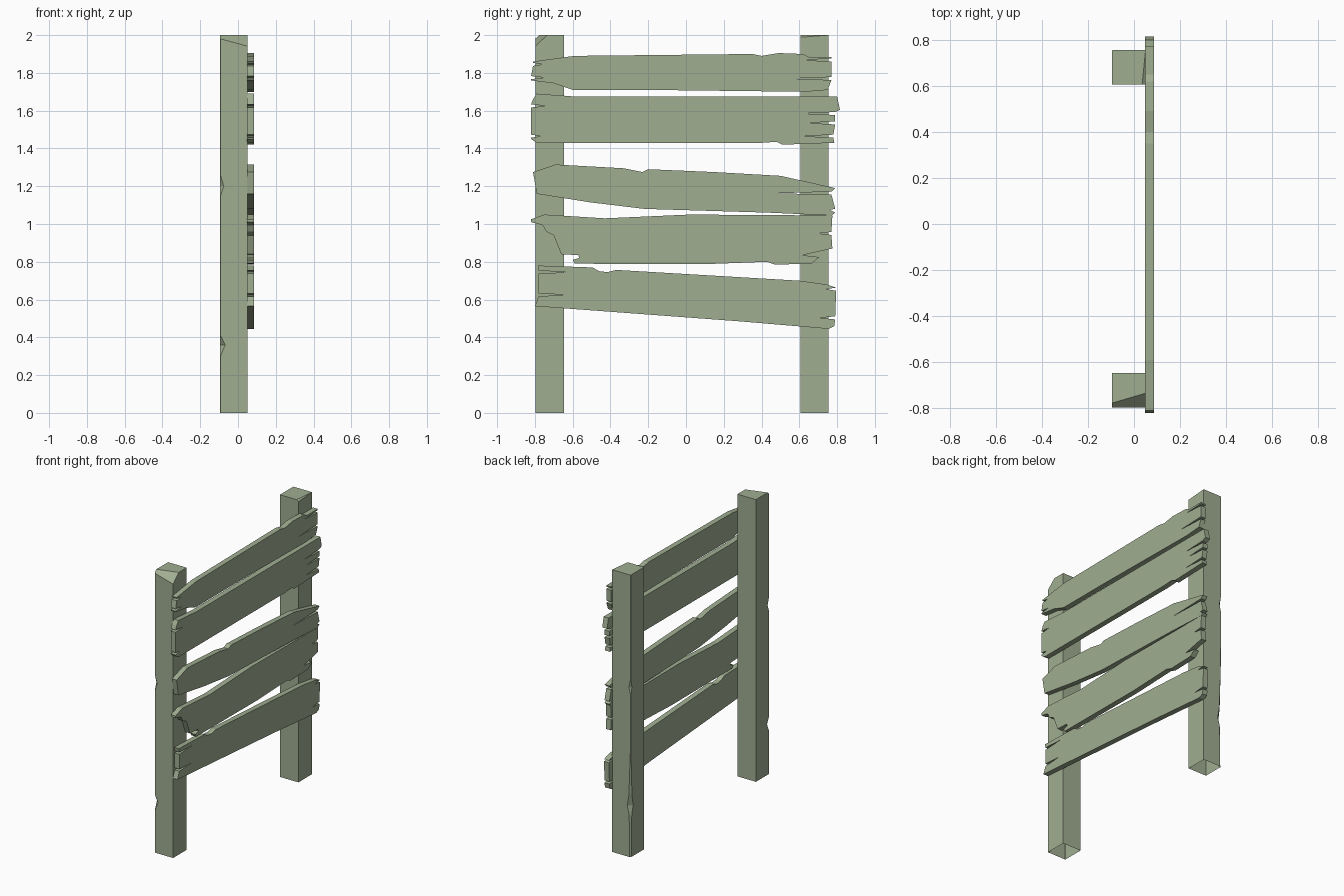
import bpy
import bmesh
from mathutils import Vector

cube = bpy.data.objects.get("Cube")
if cube:
    bpy.data.objects.remove(cube)

# One weathered wood colour for everything
wood = bpy.data.materials.new("pale_green_wood")
wood.use_nodes = True
wood_colour = (0.35, 0.42, 0.285, 1)
wood.diffuse_color = wood_colour
wood.node_tree.nodes["Principled BSDF"].inputs["Base Color"].default_value = wood_colour

PLANK_BACK, PLANK_FRONT = 0.048, 0.086
POST_BACK, POST_FRONT = -0.095, 0.05


def finish(name, bm):
    """Turn a bmesh into a named, flat shaded object."""
    bmesh.ops.recalc_face_normals(bm, faces=bm.faces[:])
    mesh = bpy.data.meshes.new(name)
    bm.to_mesh(mesh)
    bm.free()
    mesh.materials.append(wood)
    obj = bpy.data.objects.new(name, mesh)
    bpy.context.collection.objects.link(obj)
    return obj


def split_end(cracks, direction):
    """Each crack is (edge y, tip y, z): a thin wedge running in from the plank end."""
    points = []
    for edge, tip, z in cracks:
        points += [(edge, z - direction * 0.008), (tip, z), (edge, z + direction * 0.008)]
    return points


def plank(name, top, right_cracks, bottom, left_cracks):
    """Extrude an outline: top edge, split end, bottom edge, split end."""
    outline = top + split_end(right_cracks, -1) + bottom + split_end(left_cracks, 1)
    bm = bmesh.new()
    face = bm.faces.new([bm.verts.new((PLANK_BACK, y, z)) for y, z in outline])
    grown = bmesh.ops.extrude_face_region(bm, geom=[face], use_keep_orig=True)
    moved = [v for v in grown["geom"] if isinstance(v, bmesh.types.BMVert)]
    bmesh.ops.translate(bm, verts=moved, vec=(PLANK_FRONT - PLANK_BACK, 0, 0))
    return finish(name, bm)


def post(name, inner, outer, chips, cut_point, cut_normal):
    """Square post, open underneath, with one chipped long edge and a cut top corner."""
    side = 1 if outer > inner else -1
    bm = bmesh.new()
    rings = []
    for z, depth in chips:
        section = [(POST_FRONT, inner), (POST_FRONT, outer),
                   (POST_BACK + depth, outer), (POST_BACK, outer - side * depth),
                   (POST_BACK, inner)]
        rings.append([bm.verts.new((x, y, z)) for x, y in section])
    for low, high in zip(rings, rings[1:]):
        for i in range(len(low)):
            j = (i + 1) % len(low)
            bm.faces.new((low[i], low[j], high[j], high[i]))
    bm.faces.new(rings[-1])
    # Slice off the worn top corner and close the slice
    result = bmesh.ops.bisect_plane(
        bm, geom=bm.verts[:] + bm.edges[:] + bm.faces[:],
        plane_co=cut_point, plane_no=Vector(cut_normal).normalized(), clear_outer=True)
    rim = [e for e in result["geom_cut"] if isinstance(e, bmesh.types.BMEdge)]
    bmesh.ops.contextual_create(bm, geom=rim)
    return finish(name, bm)


# Posts
post("front_post", -0.647, -0.798,
     [(0, 0.002), (0.3, 0.002), (0.36, 0.027), (0.41, 0.002),
      (1.15, 0.002), (1.2, 0.02), (1.26, 0.002), (2, 0.002)],
     (0.05, -0.735, 2), (0.2, -0.68, 0.73))
post("back_post", 0.605, 0.755,
     [(0, 0.008), (0.3, 0.012), (0.36, 0.027), (0.44, 0.014), (0.75, 0.003),
      (1.15, 0.002), (1.2, 0.014), (1.26, 0.002), (2, 0.002)],
     (0.035, 0.605, 2), (0.6, -0.06, 0.8))

# Planks, from the top down
plank("top_plank",
      [(-0.81, 1.86), (-0.59, 1.89), (0.35, 1.9), (0.4, 1.89), (0.49, 1.905),
       (0.62, 1.9), (0.65, 1.885), (0.77, 1.885)],
      [(0.77, 0.62, 1.868), (0.77, 0.56, 1.77)],
      [(0.75, 1.71), (0.63, 1.7), (-0.2, 1.71), (-0.6, 1.71), (-0.7, 1.745), (-0.82, 1.76)],
      [(-0.82, -0.75, 1.775), (-0.81, -0.76, 1.845)])

plank("second_plank",
      [(-0.81, 1.66), (-0.79, 1.69), (-0.59, 1.675), (0.8, 1.675), (0.815, 1.605)],
      [(0.79, 0.62, 1.585), (0.79, 0.64, 1.535), (0.78, 0.62, 1.465)],
      [(0.785, 1.43), (0.51, 1.42), (0.48, 1.435), (0.4, 1.43), (-0.79, 1.43), (-0.82, 1.45)],
      [(-0.82, -0.77, 1.465), (-0.82, -0.74, 1.625)])

plank("middle_plank",
      [(-0.81, 1.275), (-0.69, 1.315), (-0.33, 1.295), (-0.23, 1.275), (-0.2, 1.29),
       (0.15, 1.275), (0.5, 1.255), (0.79, 1.19)],
      [(0.77, 0.485, 1.163)],
      [(0.79, 1.08), (0.76, 1.075), (0.79, 1.06), (0.77, 1.045), (0.44, 1.06),
       (-0.22, 1.08), (-0.51, 1.115), (-0.79, 1.16)],
      [])

plank("fourth_plank",
      [(-0.82, 1.025), (-0.75, 1.05), (-0.43, 1.03), (0.02, 1.05), (0.775, 1.045)],
      [(0.77, 0.7, 0.95)],
      [(0.775, 0.87), (0.615, 0.835), (0.705, 0.825), (0.665, 0.79), (0.47, 0.785),
       (0.43, 0.8), (0.09, 0.787), (-0.59, 0.79), (-0.6, 0.81), (-0.565, 0.82),
       (-0.57, 0.835), (-0.66, 0.84), (-0.7, 0.94), (-0.74, 0.96), (-0.76, 0.995),
       (-0.82, 1.01)],
      [])

plank("bottom_plank",
      [(-0.785, 0.78), (-0.495, 0.77), (-0.46, 0.75), (-0.415, 0.745), (-0.37, 0.757),
       (0.6, 0.7), (0.745, 0.68)],
      [(0.795, 0.74, 0.655), (0.79, 0.705, 0.503)],
      [(0.785, 0.46), (0.755, 0.445), (0.28, 0.485), (-0.8, 0.565)],
      [(-0.78, -0.645, 0.625), (-0.78, -0.63, 0.745)])
